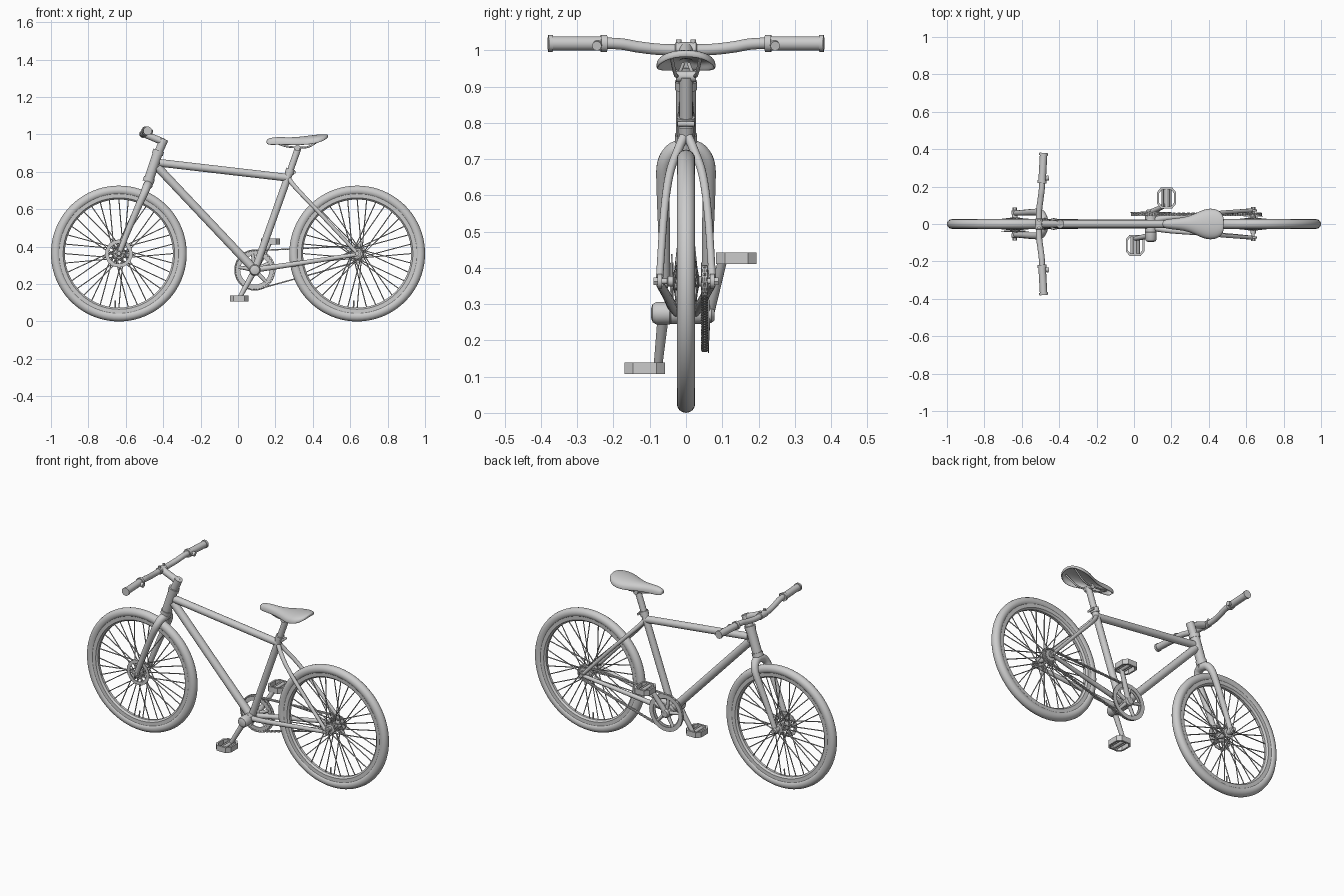
import bpy, bmesh, math
from mathutils import Vector as V

if "Cube" in bpy.data.objects:
    bpy.data.objects.remove(bpy.data.objects["Cube"])

FRONT, REAR, BB = (-0.637, 0.363), (0.637, 0.363), (0.09, 0.275)   # (x, z) centres
TAU = math.tau


def add(name, me, angle=35):
    me.shade_smooth()
    me.set_sharp_from_angle(angle=math.radians(angle))
    ob = bpy.data.objects.new(name, me)
    bpy.context.collection.objects.link(ob)
    return ob


def from_bm(name, bm, angle=35):
    bmesh.ops.recalc_face_normals(bm, faces=bm.faces)
    me = bpy.data.meshes.new(name)
    bm.to_mesh(me)
    bm.free()
    return add(name, me, angle)


def smooth_path(pts, n=6):
    p = [V(a) for a in pts]
    if len(p) < 3:
        return p, [0, 1]
    q = [2 * p[0] - p[1]] + p + [2 * p[-1] - p[-2]]
    out, ts = [], []
    for i in range(len(p) - 1):
        a, b, c, d = q[i:i + 4]
        for k in range(n):
            t = k / n
            out.append(0.5 * (2 * b + (c - a) * t + (2 * a - 5 * b + 4 * c - d) * t * t
                              + (3 * b - a - 3 * c + d) * t ** 3))
            ts.append((i + t) / (len(p) - 1))
    return out + [p[-1]], ts + [1]


def tubes(name, paths, r0, r1=None, res=5):
    cu = bpy.data.curves.new(name, 'CURVE')
    cu.dimensions, cu.bevel_depth, cu.bevel_resolution, cu.use_fill_caps = '3D', 1, res, True
    r1 = r1 or r0
    for path in paths:
        p, ts = smooth_path(path)
        sp = cu.splines.new('POLY')
        sp.points.add(len(p) - 1)
        for pt, co, t in zip(sp.points, p, ts):
            pt.co, pt.radius = (*co, 1), r0 + (r1 - r0) * t
    tmp = bpy.data.objects.new(name + "_path", cu)
    bpy.context.collection.objects.link(tmp)
    me = bpy.data.meshes.new_from_object(tmp.evaluated_get(bpy.context.evaluated_depsgraph_get()))
    bpy.data.objects.remove(tmp)
    return add(name, me, 50)


def mirrored(path):
    return [path, [(x, -y, z) for x, y, z in path]]


def lathe(name, prof, c, steps=32, closed=False):
    """Revolve (radius, y) points about a y axis through (x, z) = c."""
    bm = bmesh.new()
    rings = [[bm.verts.new((c[0] + r * math.cos(TAU * i / steps), y, c[1] + r * math.sin(TAU * i / steps)))
              for i in range(steps)] for r, y in prof]
    for a, b in zip(rings, rings[1:] + rings[:1] if closed else rings[1:]):
        for i in range(steps):
            j = (i + 1) % steps
            bm.faces.new((a[i], a[j], b[j], b[i]))
    if not closed:
        bm.faces.new(rings[0])
        bm.faces.new(rings[-1])
    return from_bm(name, bm)


def plate(name, outer, inner, off):
    """Hollow plate between two matching outlines, thickened by off."""
    bm, off = bmesh.new(), V(off)
    o, i, o2, i2 = [[bm.verts.new(V(p) + d) for p in l] for l, d in
                    ((outer, off * 0), (inner, off * 0), (outer, off), (inner, off))]
    n = len(o)
    for k in range(n):
        j = (k + 1) % n
        for a, b in ((o, i), (i, i2), (i2, o2), (o2, o)):
            bm.faces.new((a[k], a[j], b[j], b[k]))
    return from_bm(name, bm)


def gear(name, c, y, th, rin, rout, teeth, depth=0.007):
    n = teeth * 4
    ring = lambda f: [(c[0] + f(k) * math.cos(TAU * k / n), y, c[1] + f(k) * math.sin(TAU * k / n)) for k in range(n)]
    return plate(name, ring(lambda k: rout - depth * (k % 4 > 1)), ring(lambda k: rin), (0, th, 0))


# Wheels: tyre, rim, hub, crossed spokes, valve
for label, (cx, cz) in (("front", FRONT), ("rear", REAR)):
    lathe(label + "_tyre", [(0.337 + 0.026 * math.cos(TAU * k / 16), 0.0255 * math.sin(TAU * k / 16))
                            for k in range(16)], (cx, cz), 80, True)
    lathe(label + "_rim", [(0.289, -0.008), (0.289, 0.008), (0.298, 0.018), (0.322, 0.019),
                           (0.322, -0.019), (0.298, -0.018)], (cx, cz), 80, True)
    half = [(0.008, 0.08), (0.008, 0.052), (0.014, 0.05), (0.014, 0.036), (0.026, 0.034), (0.026, 0.029), (0.013, 0.025)]
    lathe(label + "_hub", half + [(r, -y) for r, y in half[::-1]], (cx, cz), 24)
    spokes = []
    for k in range(36):
        a, s = TAU * k / 36, (1 if k % 2 else -1)
        h = a + (1.3 if k % 4 > 1 else -1.3)
        spokes.append([(cx + 0.025 * math.cos(h), 0.031 * s, cz + 0.025 * math.sin(h)),
                       (cx + 0.292 * math.cos(a), 0.004 * s, cz + 0.292 * math.sin(a))])
    tubes(label + "_spokes", spokes, 0.003, res=1)
    tubes(label + "_valve", [[(cx - 0.02, 0, cz - 0.295), (cx - 0.018, 0, cz - 0.25)]], 0.004, res=2)

# Front brake disc and its arms
gear("brake_disc", FRONT, -0.041, 0.004, 0.054, 0.075, 20, 0.002)
tubes("disc_arms", [[(FRONT[0], -0.039, FRONT[1]),
                     (FRONT[0] + 0.058 * math.cos(TAU * k / 6), -0.039, FRONT[1] + 0.058 * math.sin(TAU * k / 6))]
                    for k in range(6)], 0.005, res=1)

# Frame
tubes("top_tube", [[(-0.42, 0, 0.848), (0.27, 0, 0.768)]], 0.021)
tubes("down_tube", [[(-0.43, 0, 0.825), (0.085, 0, 0.28)]], 0.023)
tubes("seat_tube", [[(0.09, 0, 0.275), (0.277, 0, 0.80)]], 0.02)
tubes("seat_stays", mirrored([(0.272, 0.006, 0.762), (0.30, 0.022, 0.725), (0.36, 0.045, 0.66),
                              (0.46, 0.06, 0.555), (0.632, 0.073, 0.37)]), 0.013, 0.010)
tubes("chain_stays", mirrored([(0.09, 0.02, 0.277), (0.2, 0.036, 0.292), (0.4, 0.052, 0.322),
                               (0.628, 0.073, 0.357)]), 0.016, 0.011)
tubes("head_tube", [[(-0.429, 0, 0.90), (-0.477, 0, 0.757)]], 0.027)
tubes("headset_cups", [[(-0.424, 0, 0.915), (-0.431, 0, 0.893)], [(-0.473, 0, 0.768), (-0.481, 0, 0.745)]], 0.031)
for s in (1, -1):
    lathe("rear_dropout", [(0.02, 0.066 * s), (0.02, 0.078 * s)], REAR, 16)
    lathe("fork_dropout", [(0.018, 0.05 * s), (0.018, 0.07 * s), (0.01, 0.076 * s)], FRONT, 16)
    lathe("axle_nut", [(0.012, 0.074 * s), (0.012, 0.088 * s)], FRONT, 6)
    lathe("rear_axle_nut", [(0.012, 0.076 * s), (0.012, 0.09 * s)], REAR, 6)

# Fork with rounded crown
tubes("fork_legs", mirrored([(-0.48, 0, 0.732), (-0.487, 0.036, 0.722), (-0.502, 0.06, 0.684),
                             (-0.535, 0.063, 0.61), (-0.59, 0.060, 0.48), (-0.636, 0.058, 0.363)]), 0.025, 0.014)

# Steerer, stem and handlebar
tubes("steerer", [[(-0.394, 0, 0.975), (-0.432, 0, 0.89)]], 0.023)
tubes("stem", [[(-0.396, 0, 0.958), (-0.50, 0, 1.002)]], 0.019)
lathe("bar_clamp", [(0.017, -0.03), (0.0205, -0.027), (0.0205, 0.027), (0.017, 0.03)], (-0.508, 1.002), 24)
tubes("clamp_bolts", mirrored([(-0.508, 0.02, 1.012), (-0.508, 0.02, 1.03)]), 0.008, res=2)
tubes("handlebar", [[(-0.483, -0.37, 1.019), (-0.492, -0.2, 1.019), (-0.50, -0.13, 1.009), (-0.508, -0.06, 1.002),
                     (-0.508, 0.06, 1.002), (-0.50, 0.13, 1.009), (-0.492, 0.2, 1.019), (-0.483, 0.37, 1.019)]], 0.016)
tubes("grips", mirrored([(-0.491, 0.235, 1.019), (-0.483, 0.378, 1.019)]), 0.020)
tubes("grip_ends", mirrored([(-0.484, 0.368, 1.019), (-0.483, 0.38, 1.019)]), 0.0235)
tubes("control_clamps", mirrored([(-0.492, 0.218, 1.019), (-0.491, 0.235, 1.019)]), 0.0245)
tubes("control_knobs", mirrored([(-0.485, 0.243, 1.017), (-0.457, 0.246, 1.012)]), 0.013)

# Seat post, collar, saddle shell and rails
tubes("seat_post", [[(0.27, 0, 0.78), (0.322, 0, 0.928)]], 0.018)
tubes("seat_collar", [[(0.274, 0, 0.79), (0.282, 0, 0.815)]], 0.025)
tubes("collar_bolt", [[(0.303, -0.024, 0.797), (0.303, 0.024, 0.797)]], 0.007)
tubes("post_head", [[(0.318, -0.028, 0.928), (0.318, 0.028, 0.928)]], 0.016)
tubes("seat_rails", mirrored([(0.19, 0.008, 0.962), (0.25, 0.018, 0.938), (0.32, 0.024, 0.93), (0.38, 0.03, 0.935),
                              (0.45, 0.04, 0.98)]), 0.005, res=2)
sections = [(0.152, 0.013, 0.968, 0.95), (0.164, 0.024, 0.981, 0.943), (0.21, 0.03, 0.987, 0.945),
            (0.27, 0.036, 0.984, 0.944), (0.32, 0.053, 0.986, 0.943), (0.37, 0.079, 0.993, 0.945),
            (0.42, 0.087, 0.999, 0.952), (0.462, 0.07, 1.002, 0.967), (0.483, 0.036, 0.999, 0.982)]
bm = bmesh.new()
rows = []
for x, w, top, edge in sections:
    rows.append([bm.verts.new((x, w * math.cos(math.pi * k / 12),
                               edge + (top - edge) * max(0, math.sin(math.pi * k / 12)) ** 0.7)) for k in range(13)])
for a, b in zip(rows, rows[1:]):
    for k in range(12):
        bm.faces.new((a[k], b[k], b[k + 1], a[k + 1]))
bm.faces.new(rows[0])
bm.faces.new(rows[-1])
seat = from_bm("seat", bm, 60)
for kind, key, val in (('SOLIDIFY', 'thickness', 0.008), ('SUBSURF', 'levels', 2)):
    m = seat.modifiers.new(kind.lower(), kind)
    setattr(m, key, val)
seat.modifiers["subsurf"].render_levels = 2

# Bottom bracket, chainring and rear sprockets
lathe("bottom_bracket", [(0.026, -0.045), (0.03, -0.042), (0.03, 0.042), (0.026, 0.045)], BB)
lathe("crank_cap", [(0.014, -0.096), (0.025, -0.092), (0.031, -0.082), (0.031, -0.045), (0.024, -0.036)], BB)
lathe("crank_boss", [(0.022, 0.04), (0.027, 0.046), (0.027, 0.07), (0.02, 0.078)], BB)
gear("chainring", BB, 0.049, 0.005, 0.078, 0.107, 36)
gear("chain_guard", BB, 0.06, 0.004, 0.085, 0.11, 16, 0)
tubes("chainring_arms", [[(BB[0], 0.056, BB[1]), (BB[0] + 0.088 * math.cos(a), 0.055, BB[1] + 0.088 * math.sin(a))]
                         for a in (TAU * k / 5 + 0.45 for k in range(5))], 0.012, 0.009, 2)
for k, r in enumerate((0.052, 0.044, 0.036)):
    gear("sprocket", REAR, 0.041 + 0.0065 * k, 0.003, 0.013, r, 16, 0.005)

# Chain: links laid along the two tangents and two arcs
R, r = 0.103, 0.042
d = V(REAR) - V(BB)
base, open_a = math.atan2(d.y, d.x), math.acos((R - r) / d.length)
arc = lambda c, rad, a0, a1: [V((c[0] + rad * math.cos(a0 + (a1 - a0) * k / 24), c[1] + rad * math.sin(a0 + (a1 - a0) * k / 24)))
                              for k in range(25)]
loop = arc(REAR, r, base - open_a, base + open_a) + arc(BB, R, base + open_a, base + TAU - open_a)
loop.append(loop[0])
total = sum((b - a).length for a, b in zip(loop, loop[1:]))


def along(s):
    for a, b in zip(loop, loop[1:]):
        l = (b - a).length
        if s <= l and l > 0:
            return a + (b - a) * s / l
        s -= l
    return loop[0]


links = 120
knots = [along(total * k / links) for k in range(links)]
pieces = []
for k, p in enumerate(knots):
    q = knots[(k + 1) % links]
    for s in (-1, 1):
        y = 0.0515 + s * (0.0055 if k % 2 else 0.003)
        pieces.append([(p.x, y, p.y), (q.x, y, q.y)])
    pieces.append([(p.x, 0.044, p.y), (p.x, 0.059, p.y)])
tubes("chain", pieces, 0.0042, res=1)

# Crank arms and pedals
for label, s, mid in (("left", -1, 0.114), ("right", 1, 0.139)):
    px, pz, arm = BB[0] + s * 0.084, BB[1] + s * 0.152, mid - 0.036
    tubes(label + "_crank", [[(BB[0], s * 0.062, BB[1]), (px, s * arm, pz)]], 0.016, 0.012)
    tubes(label + "_pedal_axle", [[(px, s * (arm - 0.016), pz), (px, s * (mid + 0.045), pz)]], 0.011)
    octo = [(0.05, 0.032), (0.03, 0.056), (-0.03, 0.056), (-0.05, 0.032),
            (-0.05, -0.032), (-0.03, -0.056), (0.03, -0.056), (0.05, -0.032)]
    cage = [[(px + a * f, s * mid + b * f, pz - 0.016) for a, b in octo] for f in (1, 0.8)]
    plate(label + "_pedal_cage", *cage, (0, 0, 0.032))
    tubes(label + "_pedal_bars", [[(px + o, s * mid - 0.046, pz), (px + o, s * mid + 0.046, pz)]
                                  for o in (-0.02, 0.02)], 0.006, res=2)
